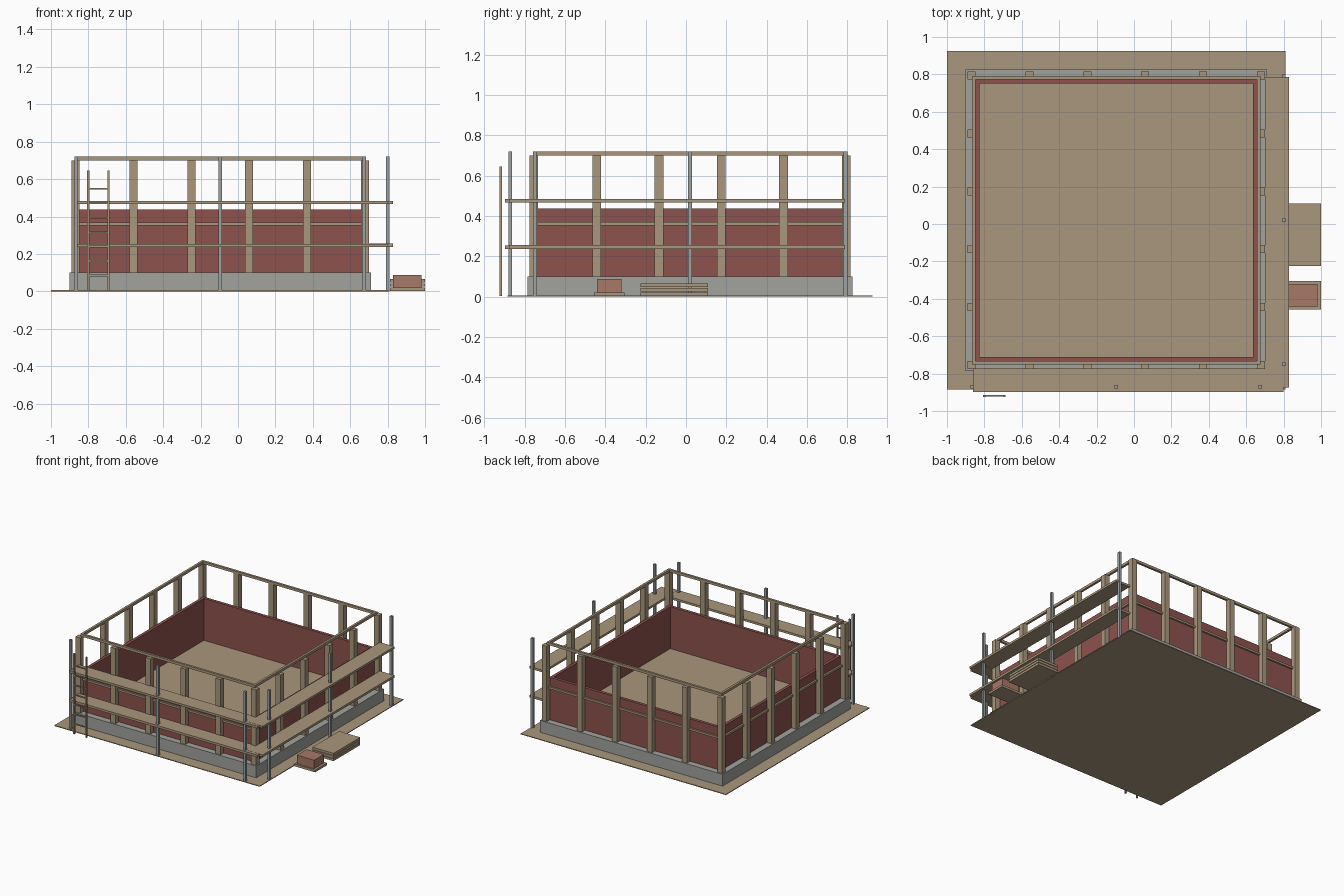
import bpy, bmesh
from mathutils import Matrix, Vector

cube = bpy.data.objects.get("Cube")
if cube:
    bpy.data.objects.remove(cube, do_unlink=True)


def material(name, rgb):
    m = bpy.data.materials.new(name)
    m.use_nodes = True
    m.diffuse_color = (*rgb, 1)
    m.node_tree.nodes["Principled BSDF"].inputs["Base Color"].default_value = (*rgb, 1)
    return m


TIMBER = material("timber tan", (0.40, 0.31, 0.205))
CONCRETE = material("concrete grey", (0.36, 0.37, 0.345))
STEEL = material("steel grey", (0.34, 0.36, 0.36))
WALL = material("wall red", (0.27, 0.085, 0.075))
BRICK = material("brick pink", (0.39, 0.19, 0.135))

CX, CY = -0.095, 0.02      # centre of the building
BASE, WALL_TOP, TOP = 0.10, 0.438, 0.72


def finish(name, bm, mat):
    bmesh.ops.recalc_face_normals(bm, faces=bm.faces)
    mesh = bpy.data.meshes.new(name)
    bm.to_mesh(mesh)
    bm.free()
    mesh.materials.append(mat)
    obj = bpy.data.objects.new(name, mesh)
    bpy.context.collection.objects.link(obj)
    return obj


def add_box(bm, x, y, z):
    """Box from three (low, high) ranges."""
    centre = Vector([sum(r) / 2 for r in (x, y, z)])
    size = [r[1] - r[0] for r in (x, y, z)]
    bmesh.ops.create_cube(bm, size=1, matrix=Matrix.Translation(centre) @ Matrix.Diagonal((*size, 1)))


def box(name, mat, x, y, z):
    bm = bmesh.new()
    add_box(bm, x, y, z)
    return finish(name, bm, mat)


def ring(name, mat, inner, outer, z):
    """Square hollow frame around the building centre."""
    bm = bmesh.new()
    signs = [(-1, -1), (1, -1), (1, 1), (-1, 1)]
    loops = [[bm.verts.new((CX + sx * h, CY + sy * h, level)) for sx, sy in signs]
             for h, level in ((outer, z[0]), (outer, z[1]), (inner, z[1]), (inner, z[0]))]
    for a, b in zip(loops, loops[1:] + loops[:1]):
        for i in range(4):
            j = (i + 1) % 4
            bm.faces.new((a[i], a[j], b[j], b[i]))
    return finish(name, bm, mat)


def square(name, mat, half, z):
    return box(name, mat, (CX - half, CX + half), (CY - half, CY + half), z)


def around(value, width):
    return (value - width / 2, value + width / 2)


# Ground, footing, floor and walls
square("ground_sheet", TIMBER, 0.905, (0, 0.006))
square("foundation", CONCRETE, 0.805, (0.002, BASE))
square("floor", TIMBER, 0.735, (BASE - 0.01, BASE + 0.004))
ring("brick_wall", WALL, 0.732, 0.756, (BASE, WALL_TOP))

# Timber frame rails
ring("middle_rail", TIMBER, 0.753, 0.77, (0.353, 0.369))
ring("top_rail", TIMBER, 0.752, 0.77, (0.70, TOP))

# Timber frame posts on all four sides and the corners
bm = bmesh.new()
offsets = [-0.774, -0.463, -0.154, 0.154, 0.463, 0.774]
for u in offsets:
    for v in offsets:
        if 0.774 in (abs(u), abs(v)):
            add_box(bm, around(CX + u, 0.043), around(CY + v, 0.043), (BASE, 0.70))
finish("frame_posts", bm, TIMBER)

# Scaffold planks on the front and the left side
for level, z in (("lower", (0.236, 0.254)), ("upper", (0.466, 0.483))):
    box(level + "_front_plank", TIMBER, (-0.861, 0.80), (-0.897, -0.769), z)
    box(level + "_side_plank", TIMBER, (0.70, 0.83), (-0.874, 0.787), (z[0] + 0.001, z[1] + 0.001))

# Scaffold poles
bm = bmesh.new()
for along in (-0.77, 0, 0.77):
    add_box(bm, around(CX + along, 0.019), around(-0.871, 0.019), (0, TOP))
    add_box(bm, around(0.80, 0.019), around(CY + along, 0.019), (0, TOP))
finish("scaffold_poles", bm, STEEL)

# Ladder
bm = bmesh.new()
for x in (-0.80, -0.692):
    add_box(bm, around(x, 0.012), (-0.925, -0.913), (0.004, 0.645))
for i in range(7):
    add_box(bm, (-0.80, -0.692), (-0.923, -0.915), around(0.085 + 0.0772 * i, 0.009))
finish("ladder", bm, TIMBER)

# Stack of boards
bm = bmesh.new()
for i in range(3):
    z = 0.003 + 0.022 * i
    add_box(bm, (0.814, 1.0), (-0.225, 0.11), (z, z + 0.018))
finish("board_stack", bm, TIMBER)

# Bricks on a pallet
box("pallet", TIMBER, (0.814, 1.0), (-0.456, -0.306), (0.002, 0.02))
box("brick_pile", BRICK, (0.829, 0.981), (-0.442, -0.32), (0.02, 0.088))
